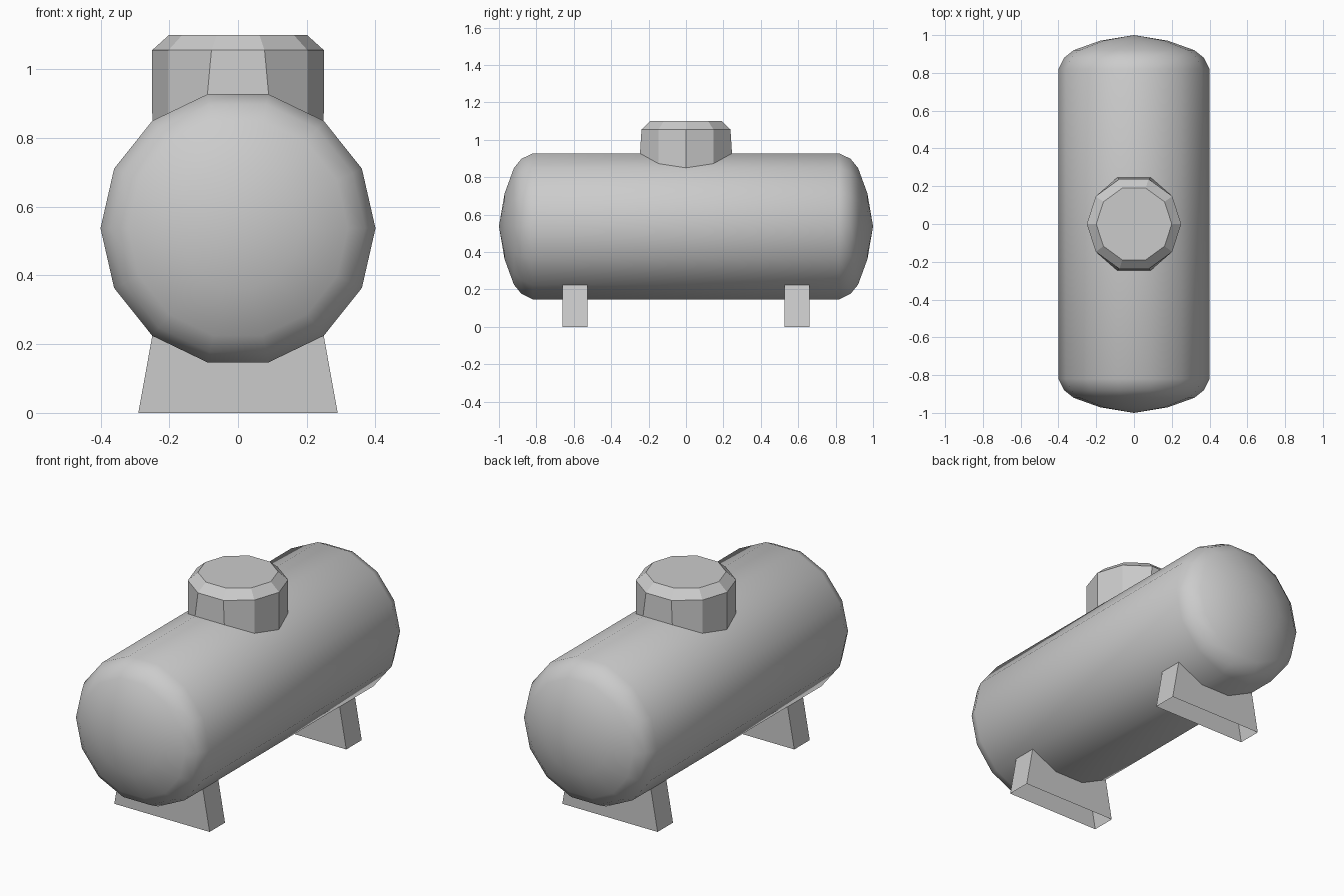
import bpy, math

if "Cube" in bpy.data.objects:
    bpy.data.objects.remove(bpy.data.objects["Cube"])

SIDES = 14
R = 0.4
CZ = 0.537


def make(name, verts, faces, smooth=False):
    me = bpy.data.meshes.new(name)
    me.from_pydata(verts, [], faces)
    me.validate()
    ob = bpy.data.objects.new(name, me)
    bpy.context.collection.objects.link(ob)
    for p in me.polygons:
        p.use_smooth = smooth
    return ob


def bridge(a, b, n):
    return [(a + i, a + (i + 1) % n, b + (i + 1) % n, b + i) for i in range(n)]


def rim(i, r=R):
    a = 2 * math.pi * i / SIDES
    return r * math.cos(a), CZ + r * math.sin(a)


def tank_top(x):
    # height of the faceted tank surface above a given x
    x = abs(x)
    for i in range(4):
        (x0, z0), (x1, z1) = rim(i), rim(i + 1)
        if x1 <= x <= x0 + 1e-6:
            return z0 + (z1 - z0) * (x0 - x) / (x0 - x1)


# Tank: lathed profile along y with domed ends
half = [(0.97, 0.18), (0.92, 0.32), (0.88, 0.37), (0.82, R)]
profile = [(-y, r) for y, r in half] + half[::-1]
verts, faces = [], []
for y, r in profile:
    for i in range(SIDES):
        x, z = rim(i, r)
        verts.append((x, y, z))
for k in range(len(profile) - 1):
    faces += [f[::-1] for f in bridge(k * SIDES, (k + 1) * SIDES, SIDES)]
last = (len(profile) - 1) * SIDES
p0 = len(verts)
verts += [(0, -1, CZ), (0, 1, CZ)]
for i in range(SIDES):
    j = (i + 1) % SIDES
    faces += [(p0, i, j), (p0 + 1, last + j, last + i)]
faces = [f if len(f) == 3 else f[::-1] for f in faces]
faces = [f[::-1] if len(f) == 4 else f for f in faces]
make("tank", verts, faces, True)

# Manhole: ten-sided neck resting on the tank, with a bevelled lid
N = 10
ring = [(math.cos(2 * math.pi * i / N), math.sin(2 * math.pi * i / N)) for i in range(N)]
edge_x = rim(3)[0]
base = []
for c, s in ring:
    x, y = 0.25 * c, 0.25 * s
    if abs(x) < 0.1:
        x, y = math.copysign(edge_x, x), math.copysign(0.246, y)
    x = max(-rim(2)[0], min(rim(2)[0], x))
    base.append((x, y, tank_top(x)))
verts = base + [(0.25 * c, 0.25 * s, 1.055) for c, s in ring]
verts += [(0.2 * c, 0.2 * s, 1.1) for c, s in ring]
make("manhole", verts, bridge(0, N, N) + bridge(N, 2 * N, N) + [tuple(range(2 * N, 3 * N))])

# Saddle feet: hollow, open underneath, fitted to the underside of the tank
saddle = [(-0.29, 0), (0.29, 0)] + [rim(i) for i in (12, 11, 10, 9)]
for name, y in (("front_foot", -0.594), ("back_foot", 0.594)):
    verts = [(x, y - 0.067, z) for x, z in saddle] + [(x, y + 0.067, z) for x, z in saddle]
    n = len(saddle)
    faces = [tuple(range(n)), tuple(range(2 * n - 1, n - 1, -1)),
             (1, n + 1, n + 2, 2), (n - 1, 2 * n - 1, n, 0)]
    make(name, verts, faces)
